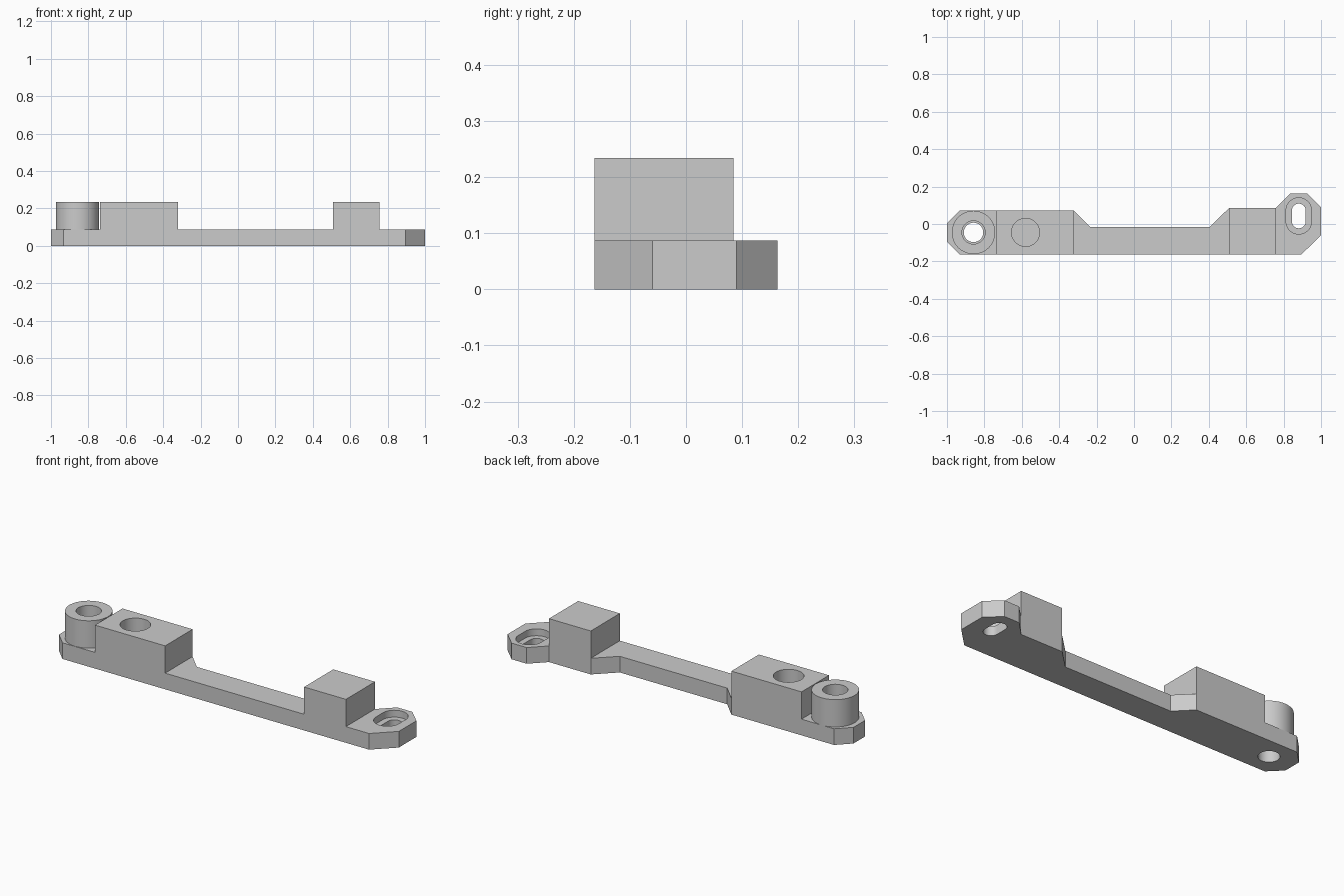
import bpy, bmesh, math

cube = bpy.data.objects.get("Cube")
if cube:
    bpy.data.objects.remove(cube, do_unlink=True)

grey = bpy.data.materials.new("plain grey")
grey.use_nodes = True
grey.diffuse_color = (0.6, 0.6, 0.6, 1)
grey.node_tree.nodes["Principled BSDF"].inputs["Base Color"].default_value = (0.6, 0.6, 0.6, 1)

BASE_TOP, TOP = 0.087, 0.234
FRONT = -0.163
OVER = 0.05  # cutter overshoot


def prism(name, outline, z0, z1):
    """Extrude a counter-clockwise outline from z0 to z1."""
    bm = bmesh.new()
    face = bm.faces.new([bm.verts.new((x, y, z0)) for x, y in outline])
    top = bmesh.ops.extrude_face_region(bm, geom=[face])["geom"]
    for v in top:
        if isinstance(v, bmesh.types.BMVert):
            v.co.z = z1
    bmesh.ops.recalc_face_normals(bm, faces=bm.faces)
    mesh = bpy.data.meshes.new(name)
    bm.to_mesh(mesh)
    bm.free()
    mesh.materials.append(grey)
    obj = bpy.data.objects.new(name, mesh)
    bpy.context.collection.objects.link(obj)
    return obj


def slot(x, y, radius, half=0.0, steps=24):
    """Rounded outline, stretched along y by half on each side."""
    points = []
    for start, cy in ((0, y + half), (math.pi, y - half)):
        for i in range(steps + (1 if half else 0)):
            a = start + math.pi * i / steps
            points.append((x + radius * math.cos(a), cy + radius * math.sin(a)))
    return points


def rect(x0, x1, y0, y1):
    return [(x0, y0), (x1, y0), (x1, y1), (x0, y1)]


def cut(obj, outline, z0, z1):
    cutter = prism("cutter", outline, z0, z1)
    cutter.hide_render = True
    mod = obj.modifiers.new("cut", "BOOLEAN")
    mod.operation = "DIFFERENCE"
    mod.solver = "EXACT"
    mod.object = cutter
    bpy.context.view_layer.objects.active = obj
    bpy.ops.object.modifier_apply(modifier=mod.name)
    bpy.data.objects.remove(cutter, do_unlink=True)


# Flat bar with chamfered ends and a narrowed middle
bar = prism("base_bar", [
    (-0.932, FRONT), (0.895, FRONT), (1, -0.06), (1, 0.09), (0.925, 0.163),
    (0.835, 0.163), (0.757, 0.085), (0.508, 0.085), (0.405, -0.015),
    (-0.235, -0.015), (-0.32, 0.071), (-0.932, 0.071), (-1, 0.003), (-1, -0.095),
], 0, BASE_TOP)
BOSS = (-0.858, -0.045)
SLOT = (0.881, 0.043)
cut(bar, slot(*BOSS, 0.052), -OVER, BASE_TOP + OVER)
cut(bar, slot(*SLOT, 0.068, 0.029), 0.05, BASE_TOP + OVER)
cut(bar, slot(*SLOT, 0.037, 0.029), -OVER, BASE_TOP + OVER)

# Raised blocks, the one on the right side with a blind hole
right_block = prism("right_block", rect(-0.738, -0.32, FRONT, 0.071), BASE_TOP, TOP)
cut(right_block, slot(-0.58, -0.045, 0.075), BASE_TOP - OVER, TOP + OVER)
left_block = prism("left_block", rect(0.508, 0.757, FRONT, 0.085), BASE_TOP, TOP)

# Hollow round boss
boss = prism("round_boss", slot(*BOSS, 0.116), BASE_TOP, TOP)
cut(boss, slot(*BOSS, 0.062), BASE_TOP - OVER, TOP + OVER)

# Smooth the round walls, keep the edges sharp
for obj in (bar, right_block, left_block, boss):
    bpy.ops.object.select_all(action="DESELECT")
    obj.select_set(True)
    bpy.context.view_layer.objects.active = obj
    bpy.ops.object.shade_smooth_by_angle(angle=math.radians(30))
